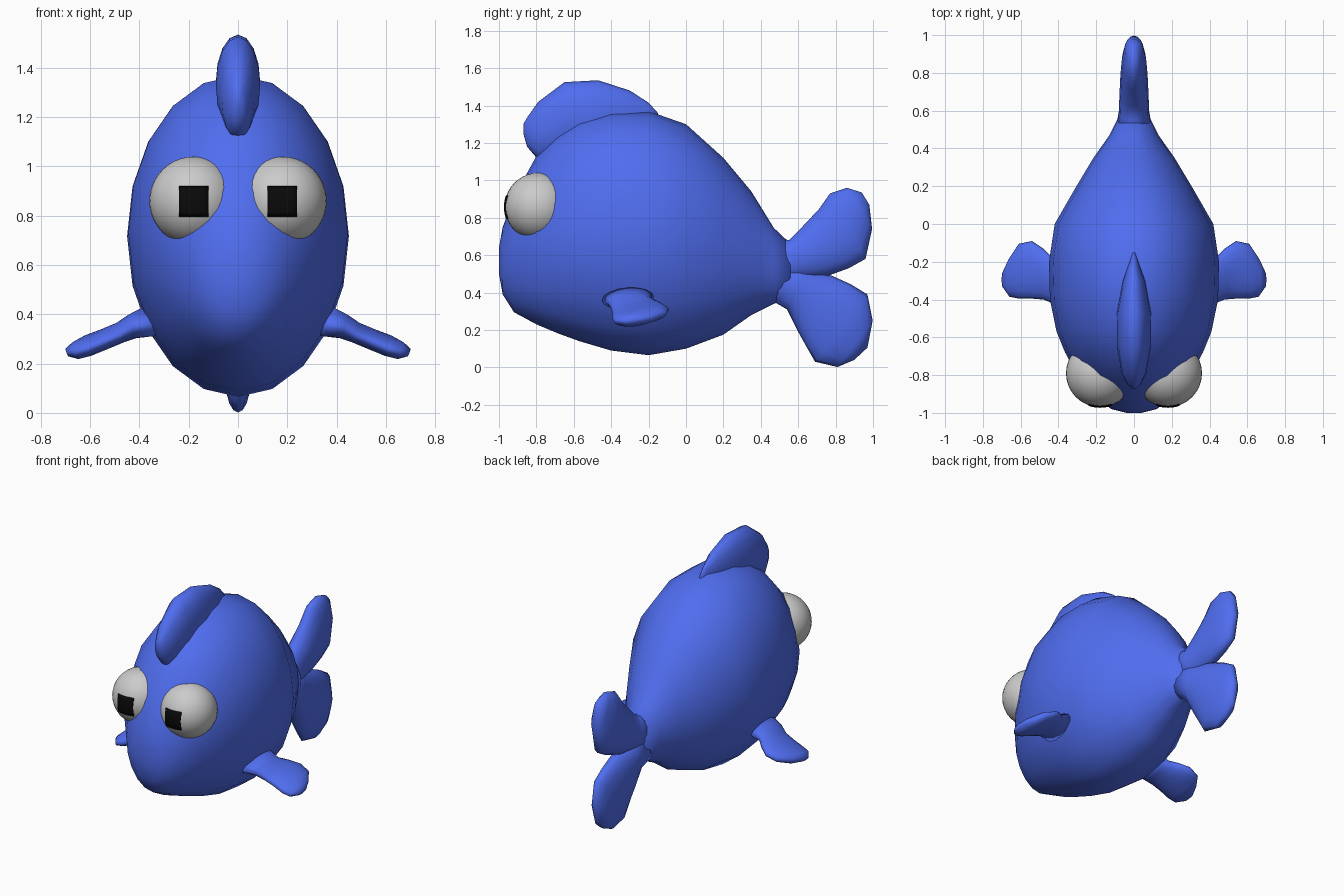
import bpy, bmesh, math
from mathutils import Vector

if "Cube" in bpy.data.objects:
    bpy.data.objects.remove(bpy.data.objects["Cube"])


def material(name, rgb):
    m = bpy.data.materials.new(name)
    m.diffuse_color = (*rgb, 1)
    m.use_nodes = True
    m.node_tree.nodes["Principled BSDF"].inputs["Base Color"].default_value = m.diffuse_color
    return m


BLUE = material("blue", (0.08, 0.155, 0.87))
BLACK = material("black", (0.003, 0.003, 0.003))


def finish(name, bm, mat=None, mirror=False):
    bmesh.ops.recalc_face_normals(bm, faces=bm.faces)
    for f in bm.faces:
        f.smooth = True
    me = bpy.data.meshes.new(name)
    bm.to_mesh(me)
    bm.free()
    ob = bpy.data.objects.new(name, me)
    bpy.context.collection.objects.link(ob)
    if mat:
        me.materials.append(mat)
    if mirror:
        ob.modifiers.new("mirror", 'MIRROR').use_mirror_merge = False
    return ob


def loft(name, sections, thick_dir=(1, 0, 0), sides=16, mirror=False):
    """Skin elliptical rings; each section is (edge point, opposite edge point, half thickness)."""
    bm = bmesh.new()
    v = Vector(thick_dir).normalized()
    rings = []
    for a, b, t in sections:
        a, b = Vector(a), Vector(b)
        c, u = (a + b) / 2, (a - b) / 2
        rings.append([bm.verts.new(c + u * math.cos(k) + v * t * math.sin(k))
                      for k in (2 * math.pi * i / sides for i in range(sides))])
    for r, s in zip(rings, rings[1:]):
        for i in range(sides):
            j = (i + 1) % sides
            bm.faces.new((r[i], r[j], s[j], s[i]))
    bm.faces.new(rings[0])
    bm.faces.new(rings[-1])
    return finish(name, bm, BLUE, mirror)


def upright(rows):
    """Rows of (y, top z, bottom z, half width)."""
    return [((0, y, t), (0, y, b), w) for y, t, b, w in rows]


def side_plane(rows):
    """Rows of (y, z of one edge, y, z of other edge, half thickness)."""
    return [((0, ya, za), (0, yb, zb), t) for ya, za, yb, zb, t in rows]


# Body
loft("body", upright([
    (-1.0, .64, .50, .04), (-.98, .75, .39, .12), (-.92, .91, .295, .20),
    (-.80, 1.13, .23, .30), (-.68, 1.25, .18, .365), (-.57, 1.32, .14, .41),
    (-.40, 1.37, .09, .445), (-.20, 1.37, .065, .45), (0, 1.30, .10, .42),
    (.20, 1.12, .175, .305), (.35, .94, .28, .215), (.47, .745, .34, .13),
    (.56, .66, .37, .085)]), sides=20)

# Dorsal fin
loft("dorsal_fin", upright([
    (-.87, 1.30, 1.25, .012), (-.85, 1.335, 1.18, .035), (-.79, 1.42, 1.11, .065),
    (-.65, 1.525, 1.13, .09), (-.47, 1.535, 1.15, .09), (-.30, 1.48, 1.2, .06),
    (-.20, 1.415, 1.25, .025), (-.15, 1.36, 1.3, .008)]))

# Tail lobes
loft("tail_upper_lobe", side_plane([
    (.46, .70, .46, .42, .10), (.55, .68, .63, .47, .08), (.62, .75, .76, .49, .077),
    (.71, .845, .87, .53, .072), (.77, .93, .96, .58, .065),
    (.86, .96, .995, .74, .05), (.94, .935, .98, .87, .022)]))
loft("tail_lower_lobe", side_plane([
    (.48, .60, .48, .345, .10), (.66, .52, .54, .31, .08), (.78, .49, .60, .19, .077),
    (.88, .445, .65, .10, .072), (.97, .39, .69, .03, .065),
    (.998, .25, .81, .002, .05), (.97, .105, .90, .04, .022)]))

# Side fins
loft("side_fin", [
    ((.35, -.17, .39), (.35, -.45, .36), .065), ((.43, -.18, .355), (.43, -.42, .345), .05),
    ((.48, -.13, .335), (.48, -.40, .315), .042), ((.54, -.09, .31), (.54, -.395, .29), .042),
    ((.61, -.105, .285), (.61, -.395, .26), .042), ((.66, -.18, .26), (.66, -.385, .245), .036),
    ((.695, -.255, .248), (.695, -.335, .242), .016)],
    thick_dir=(.35, 0, .94), mirror=True)

# Eyes
EYE, R = Vector((.18, -.79, .86)), .18
bm = bmesh.new()
bmesh.ops.create_uvsphere(bm, u_segments=32, v_segments=20, radius=R)
bmesh.ops.translate(bm, verts=bm.verts, vec=EYE)
finish("eye", bm, mirror=True)

# Square pupils hugging the eye surface
bm = bmesh.new()
bmesh.ops.create_grid(bm, x_segments=6, y_segments=6, size=.06)
for p in bm.verts:
    x, z = p.co.x, p.co.y
    p.co = EYE + Vector((x, -math.sqrt((R + .003) ** 2 - x * x - z * z), z))
bmesh.ops.solidify(bm, geom=bm.faces[:], thickness=.006)
finish("pupil", bm, BLACK, mirror=True)
